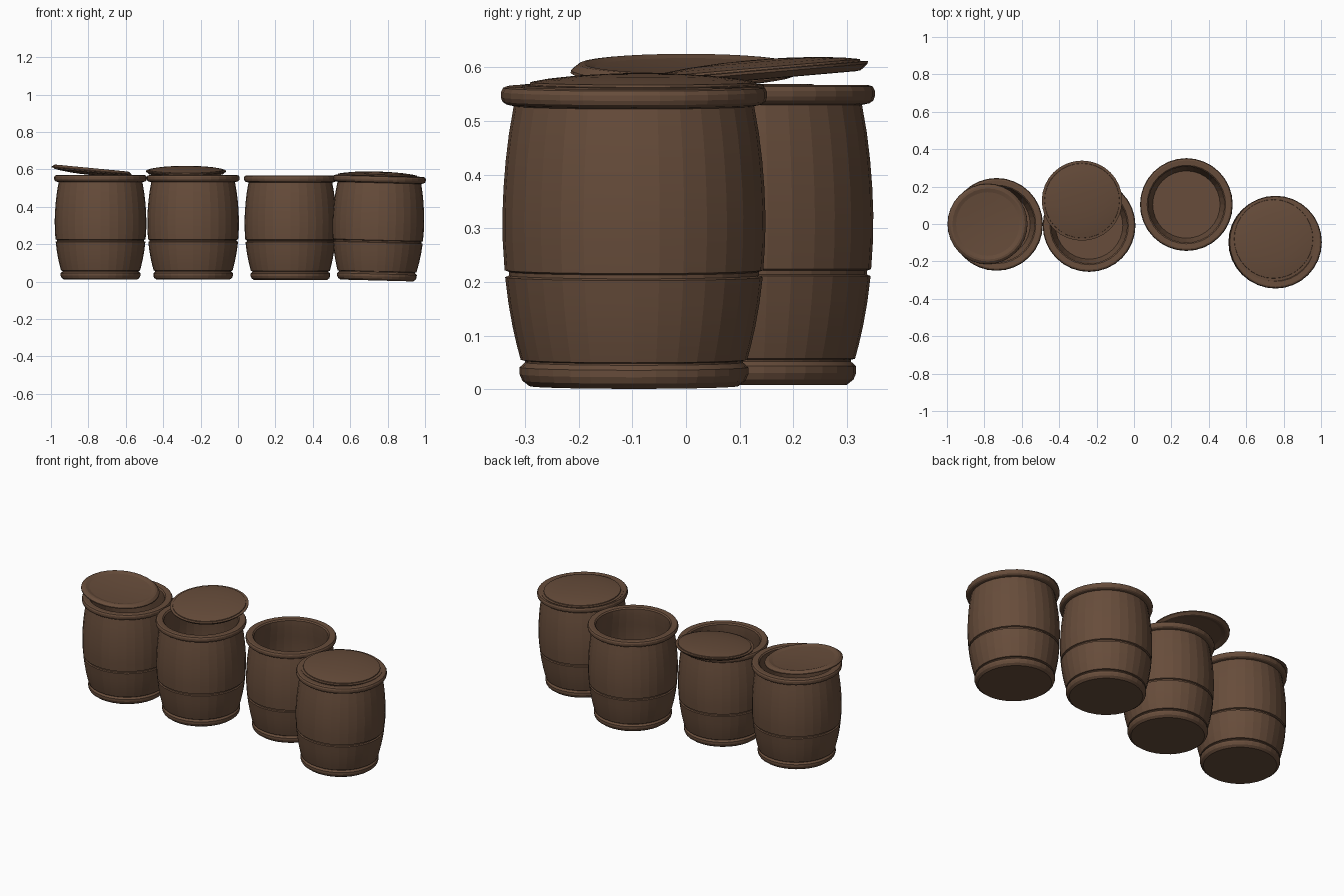
import bpy, math
from mathutils import Matrix

if "Cube" in bpy.data.objects:
    bpy.data.objects.remove(bpy.data.objects["Cube"])

wood = bpy.data.materials.new("dark_brown_wood")
wood.diffuse_color = (0.135, 0.073, 0.043, 1)
wood.use_nodes = True
wood.node_tree.nodes["Principled BSDF"].inputs["Base Color"].default_value = wood.diffuse_color
SIDES = 32


def lathe(name, profile, matrix):
    """Revolve an (r, z) profile running from axis to axis."""
    verts, faces, rings = [], [], []
    for r, z in profile:
        if r == 0:
            rings.append([len(verts)] * SIDES)
            verts.append((0, 0, z))
        else:
            rings.append(list(range(len(verts), len(verts) + SIDES)))
            for i in range(SIDES):
                a = 2 * math.pi * i / SIDES
                verts.append((r * math.cos(a), r * math.sin(a), z))
    for lo, hi in zip(rings, rings[1:]):
        for i in range(SIDES):
            j = (i + 1) % SIDES
            quad = [lo[i], lo[j], hi[j], hi[i]]
            faces.append(list(dict.fromkeys(quad)))
    mesh = bpy.data.meshes.new(name)
    mesh.from_pydata(verts, [], faces)
    mesh.materials.append(wood)
    ob = bpy.data.objects.new(name, mesh)
    bpy.context.collection.objects.link(ob)
    ob.matrix_world = matrix
    # keep the staves' vertical edges crisp, the bulge smooth
    bpy.ops.object.select_all(action='DESELECT')
    ob.select_set(True)
    bpy.context.view_layer.objects.active = ob
    bpy.ops.object.shade_smooth_by_angle(angle=math.radians(10))
    return ob


def place(x, y, z, rx=0, ry=0, flip=False, scale=1):
    m = Matrix.Translation((x, y, z))
    m = m @ Matrix.Rotation(math.radians(ry), 4, 'Y')
    m = m @ Matrix.Rotation(math.radians(rx + (180 if flip else 0)), 4, 'X')
    return m @ Matrix.Scale(scale, 4)


# barrel: foot, groove, lower body, groove, upper body, rim, hollow inside
barrel = [
    (0, 0), (0.195, 0), (0.208, 0.010), (0.213, 0.022), (0.213, 0.035),
    (0.203, 0.044), (0.203, 0.047), (0.211, 0.049), (0.218, 0.075),
    (0.226, 0.11), (0.234, 0.155), (0.240, 0.203), (0.233, 0.206),
    (0.233, 0.213), (0.241, 0.216), (0.2445, 0.27), (0.245, 0.32),
    (0.243, 0.37), (0.239, 0.42), (0.233, 0.47), (0.224, 0.522),
    (0.238, 0.525), (0.245, 0.530), (0.248, 0.538), (0.248, 0.548),
    (0.244, 0.556), (0.236, 0.559), (0.210, 0.557), (0.203, 0.550),
    (0.203, 0.515), (0.213, 0.45), (0.220, 0.37), (0.221, 0.28),
    (0.213, 0.19), (0.198, 0.11), (0.180, 0.055), (0, 0.055),
]

# lid: domed top with a step, bevelled brim, hollow underside
lid = [
    (0, -0.001), (0.06, -0.002), (0.12, -0.005), (0.17, -0.009),
    (0.190, -0.015), (0.200, -0.014), (0.214, -0.003), (0.215, 0.002),
    (0.201, 0.003), (0.200, 0.007), (0.17, 0.0125), (0.12, 0.018),
    (0.06, 0.0215), (0, 0.0225),
]

for i, (x, y, z, ry) in enumerate([(-0.735, -0.002, 0.010, 0),
                                   (-0.240, -0.008, 0.010, 0),
                                   (0.280, 0.104, 0.008, 0),
                                   (0.742, -0.097, 0.006, 1.5)]):
    lathe(f"barrel_{i + 1}", barrel, place(x, y, z, ry=ry))

lathe("upturned_lid", lid, place(-0.783, 0.0, 0.592, ry=5.5, flip=True))
lathe("leaning_lid", lid, place(-0.278, 0.125, 0.591, rx=5))
lathe("closed_lid", lid, place(0.746, -0.080, 0.565, ry=1.5, scale=1.05))
